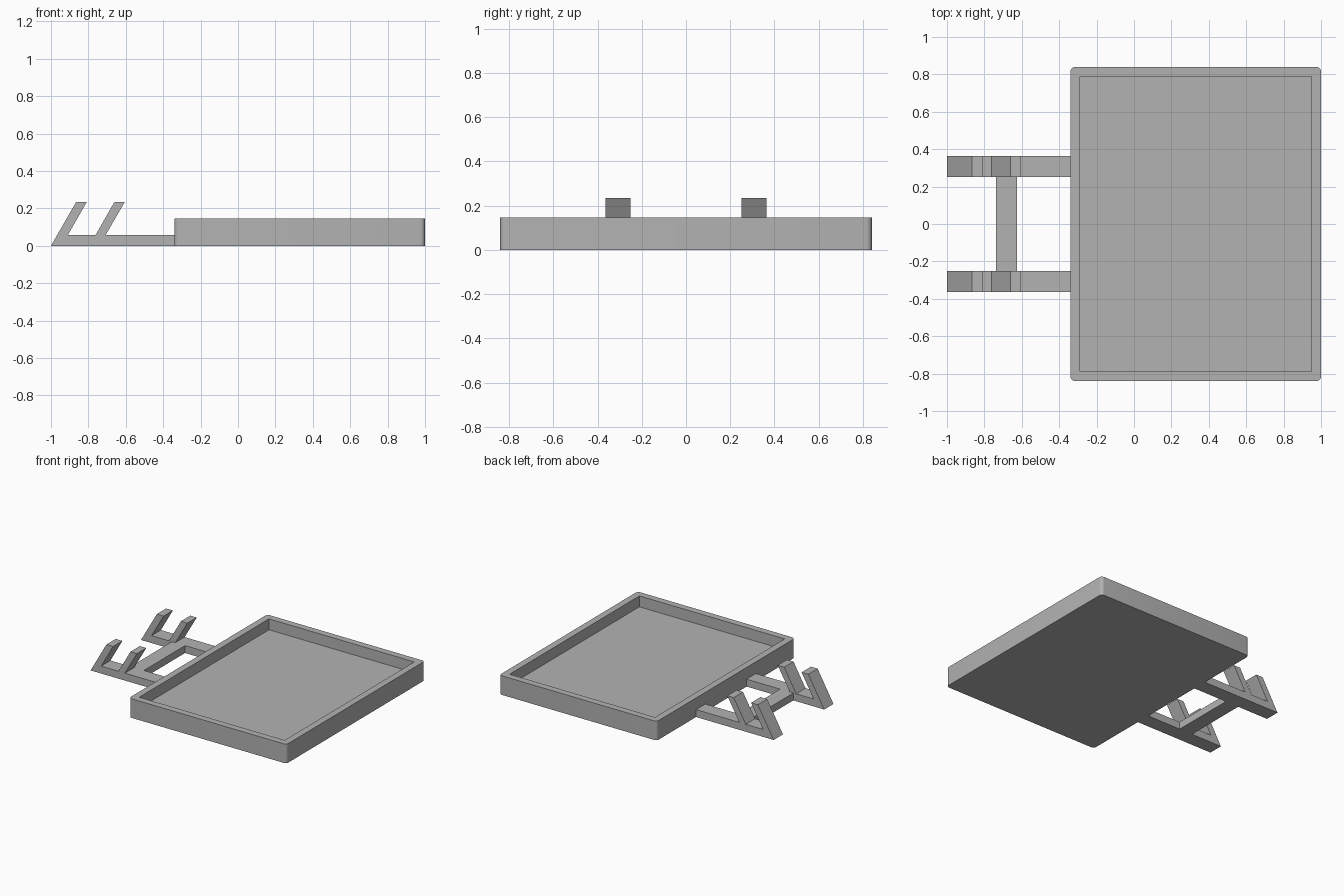
import bpy
import bmesh
import math

if "Cube" in bpy.data.objects:
    bpy.data.objects.remove(bpy.data.objects["Cube"], do_unlink=True)

grey = bpy.data.materials.new("plain grey")
grey.use_nodes = True
colour = (0.45, 0.45, 0.45, 1)
grey.diffuse_color = colour
grey.node_tree.nodes["Principled BSDF"].inputs["Base Color"].default_value = colour


def finish(name, bm):
    bmesh.ops.recalc_face_normals(bm, faces=bm.faces)
    mesh = bpy.data.meshes.new(name)
    bm.to_mesh(mesh)
    bm.free()
    mesh.materials.append(grey)
    obj = bpy.data.objects.new(name, mesh)
    bpy.context.collection.objects.link(obj)
    return obj


def box(name, x0, x1, half_y, z0, z1):
    bm = bmesh.new()
    bmesh.ops.create_cube(bm, size=1)
    for v in bm.verts:
        v.co = (x0 if v.co.x < 0 else x1, half_y * 2 * v.co.y, z0 if v.co.z < 0 else z1)
    return finish(name, bm)


# Tray: rounded upright corners, with a square recess sunk into the top
LEFT, RIGHT, HALF, TOP, FLOOR, WALL = -0.34, 1.0, 0.84, 0.147, 0.063, 0.052
RADIUS, STEPS = 0.025, 6
cx, hx = (LEFT + RIGHT) / 2, (RIGHT - LEFT) / 2
bm = bmesh.new()
outline, inner = [], []
for k, (sx, sy) in enumerate([(1, 1), (-1, 1), (-1, -1), (1, -1)]):
    inner.append((cx + sx * (hx - WALL), sy * (HALF - WALL)))
    for i in range(STEPS + 1):
        a = math.pi / 2 * (k + i / STEPS)
        outline.append((cx + sx * (hx - RADIUS) + RADIUS * math.cos(a),
                        sy * (HALF - RADIUS) + RADIUS * math.sin(a)))


def ring(points, z):
    return [bm.verts.new((x, y, z)) for x, y in points]


def bridge(a, b):
    for i in range(len(a)):
        j = (i + 1) % len(a)
        bm.faces.new((a[i], a[j], b[j], b[i]))


base, rim = ring(outline, 0), ring(outline, TOP)
lip, floor = ring(inner, TOP), ring(inner, FLOOR)
bm.faces.new(base)
bm.faces.new(floor)
bridge(base, rim)
bridge(lip, floor)
# Rim strips: one per side, each corner arc split at its middle
n, mid = len(rim), STEPS // 2
for k in range(4):
    start = k * (STEPS + 1) + mid
    arc = [rim[(start + i) % n] for i in range(STEPS + 2)]
    bm.faces.new(arc + [lip[(k + 1) % 4], lip[k]])
tray = finish("tray", bm)
bpy.context.view_layer.objects.active = tray
tray.select_set(True)
bpy.ops.object.shade_smooth_by_angle(angle=math.radians(30))

# Hook arms: a flat bar with two slanted prongs, one on each side
ARM, PRONG = 0.057, 0.235
profile = [(-1, 0), (-0.865, PRONG), (-0.808, PRONG), (-0.91, ARM), (-0.762, ARM),
           (-0.66, PRONG), (-0.605, PRONG), (-0.708, ARM), (LEFT, ARM), (LEFT, 0)]
for name, y in (("left_hook_arm", -0.363), ("right_hook_arm", 0.25)):
    bm = bmesh.new()
    side = bm.faces.new([bm.verts.new((x, y, z)) for x, z in profile])
    out = bmesh.ops.extrude_face_region(bm, geom=[side])["geom"]
    bmesh.ops.translate(bm, vec=(0, 0.113, 0),
                        verts=[v for v in out if isinstance(v, bmesh.types.BMVert)])
    finish(name, bm)

# Crossbar joining the two arms
box("crossbar", -0.738, -0.625, 0.25, 0, ARM)
